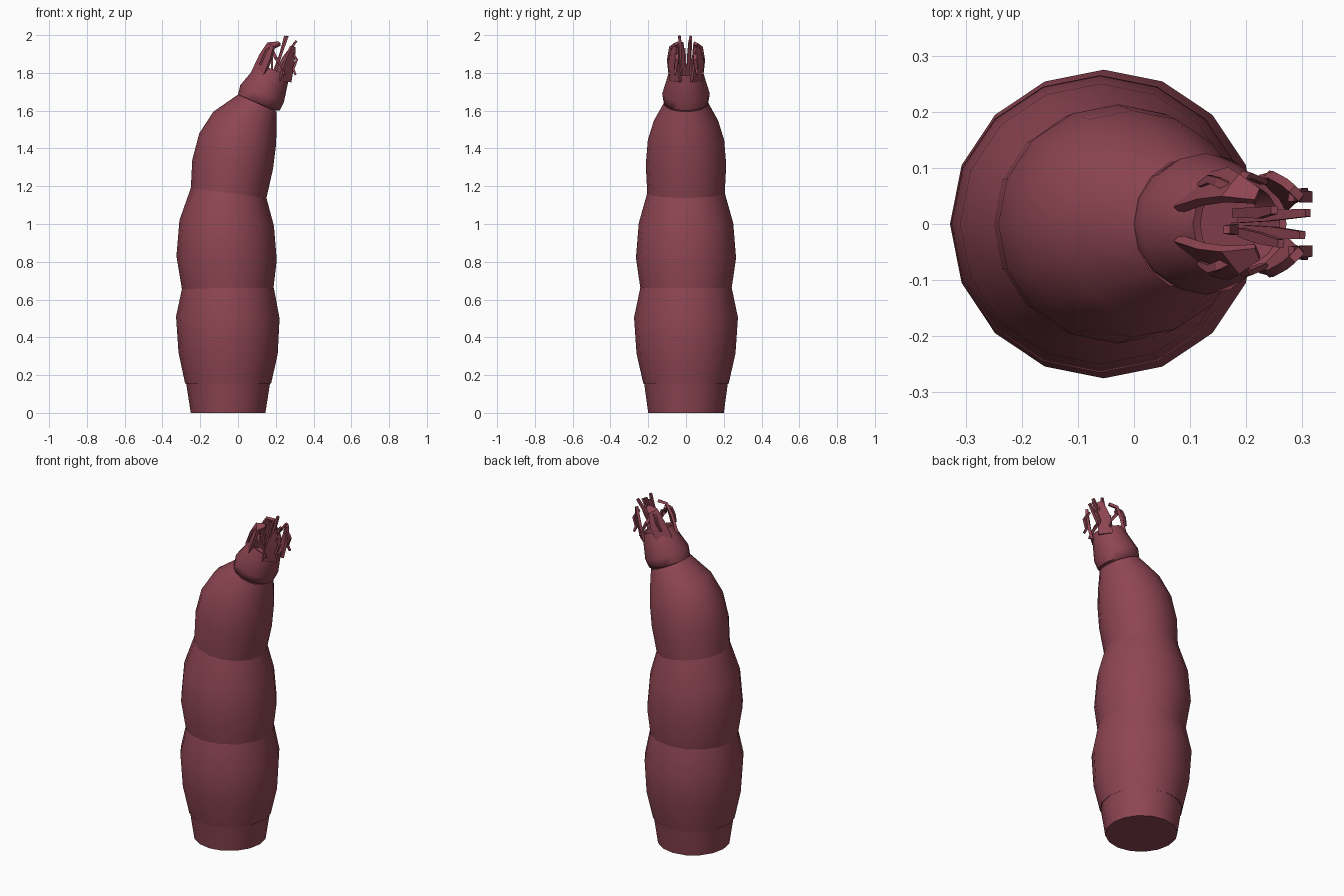
import bpy, math
from mathutils import Vector

if "Cube" in bpy.data.objects:
    bpy.data.objects.remove(bpy.data.objects["Cube"])

mat = bpy.data.materials.new("dark_red_flesh")
mat.diffuse_color = (0.27, 0.06, 0.085, 1)
mat.use_nodes = True
mat.node_tree.nodes["Principled BSDF"].inputs["Base Color"].default_value = mat.diffuse_color


def add_mesh(name, verts, faces, angle):
    me = bpy.data.meshes.new(name)
    me.from_pydata(verts, [], faces)
    me.materials.append(mat)
    ob = bpy.data.objects.new(name, me)
    bpy.context.collection.objects.link(ob)
    bpy.ops.object.select_all(action='DESELECT')
    ob.select_set(True)
    bpy.context.view_layer.objects.active = ob
    bpy.ops.object.shade_smooth_by_angle(angle=math.radians(angle))
    return ob


def skin(name, rings, cap_start=False, cap_end=False, angle=60):
    """Bridge a list of equal vertex rings."""
    n = len(rings[0])
    verts = [v for r in rings for v in r]
    faces = []
    for i in range(len(rings) - 1):
        for j in range(n):
            k = (j + 1) % n
            faces.append((i*n + j, i*n + k, (i+1)*n + k, (i+1)*n + j))
    if cap_start:
        faces.append(tuple(reversed(range(n))))
    if cap_end:
        faces.append(tuple(range(len(verts) - n, len(verts))))
    return add_mesh(name, verts, faces, angle)


def segment(name, profile, **kw):
    """Each row: left x, left z, right x, right z, half depth."""
    rings = []
    for lx, lz, rx, rz, d in profile:
        c = Vector(((lx + rx)/2, 0, (lz + rz)/2))
        u = Vector(((rx - lx)/2, 0, (rz - lz)/2))
        rings.append([c + u*math.cos(a) + Vector((0, d, 0))*math.sin(a)
                      for a in (math.tau*i/16 for i in range(16))])
    return skin(name, rings, **kw)


def strip(name, path, widths, thick, side):
    """Tapered four-sided strand that follows a path."""
    pts = [Vector(p) for p in path]
    side = Vector(side).normalized()
    rings = []
    for i, p in enumerate(pts):
        t = (pts[min(i+1, len(pts)-1)] - pts[max(i-1, 0)]).normalized()
        s = (side - t*side.dot(t)).normalized()
        o = t.cross(s)
        w = widths[i]
        rings.append([p + s*w + o*thick, p - s*w + o*thick,
                      p - s*w - o*thick, p + s*w - o*thick])
    return skin(name, rings, True, True, angle=30)


# Body segments, each tucked into the next
segment("base_segment", [(-.25, 0, .145, 0, .20), (-.275, .16, .17, .16, .222)],
        cap_start=True)
segment("lower_segment", [
    (-.255, .17, .15, .17, .20), (-.28, .155, .175, .155, .226),
    (-.315, .32, .21, .31, .262), (-.328, .51, .22, .50, .275),
    (-.295, .665, .19, .66, .242)])
segment("middle_segment", [
    (-.275, .67, .165, .67, .22), (-.297, .655, .187, .655, .241),
    (-.326, .83, .205, .81, .265), (-.31, 1.02, .19, .99, .25),
    (-.25, 1.19, .15, 1.14, .205)])
segment("upper_segment", [
    (-.23, 1.20, .13, 1.16, .185), (-.25, 1.185, .15, 1.135, .205),
    (-.242, 1.34, .185, 1.29, .213), (-.205, 1.48, .20, 1.41, .202),
    (-.13, 1.595, .205, 1.50, .17), (.0, 1.685, .205, 1.595, .118)])

# Tip with an open mouth
segment("tip_segment", [
    (.02, 1.67, .195, 1.60, .10), (.0, 1.685, .22, 1.60, .118),
    (.012, 1.735, .243, 1.645, .126), (.075, 1.81, .262, 1.735, .10),
    (.105, 1.85, .272, 1.785, .088), (.118, 1.84, .26, 1.785, .075),
    (.095, 1.77, .225, 1.72, .065)], cap_end=True)

for m, tag in ((1, "back"), (-1, "front")):
    # Torn flaps around the mouth
    strip("left_flap_" + tag,
          [(.105, m*.055, 1.79), (.145, m*.067, 1.88), (.175, m*.064, 1.945),
           (.22, m*.05, 1.955)],
          [.045, .042, .028, .012], .008, (.7, m*.7, -.3))
    strip("right_flap_" + tag,
          [(.248, m*.055, 1.755), (.268, m*.065, 1.85), (.283, m*.06, 1.91),
           (.29, m*.055, 1.94)],
          [.04, .034, .022, .012], .008, (.7, -m*.7, -.3))
    # Drooping kinked strands
    strip("left_droop_" + tag,
          [(.18, m*.06, 1.94), (.15, m*.075, 1.92), (.135, m*.08, 1.885),
           (.118, m*.07, 1.845)], [.008, .008, .007, .004], .005, (0, 1, 0))
    strip("side_droop_" + tag,
          [(.18, m*.06, 1.92), (.20, m*.088, 1.88), (.23, m*.075, 1.835),
           (.245, m*.09, 1.79)], [.008, .009, .007, .004], .005, (1, 0, 0))
    strip("right_droop_" + tag,
          [(.28, m*.05, 1.92), (.312, m*.048, 1.87), (.292, m*.055, 1.82),
           (.305, m*.06, 1.79)], [.01, .01, .007, .004], .006, (0, 1, 0))

# Long spikes rising from the mouth
spikes = [((.19, -.015, 1.78), (.225, -.025, 1.89), (.262, -.035, 1.995)),
          ((.19, .01, 1.78), (.24, .015, 1.88), (.31, .02, 1.97)),
          ((.20, -.01, 1.77), (.25, -.015, 1.87), (.30, -.02, 1.96)),
          ((.18, .02, 1.78), (.225, .02, 1.90), (.25, .025, 1.995)),
          ((.18, -.005, 1.78), (.18, -.01, 1.88), (.165, -.01, 1.93))]
for i, path in enumerate(spikes):
    strip(f"spike_{i + 1}", path, [.008, .010, .007], .006, (0, 1, 0))
